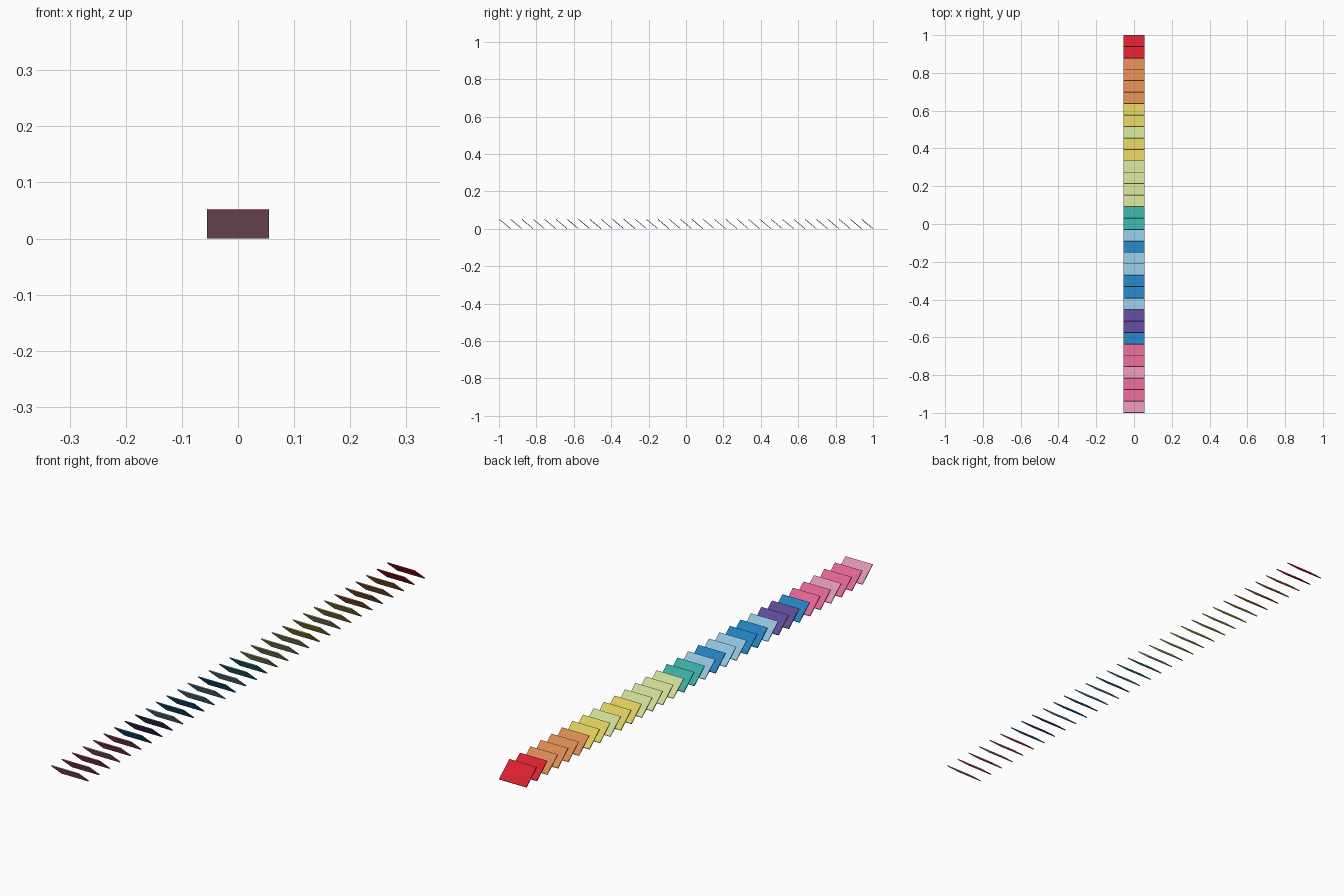
import bpy, math

if "Cube" in bpy.data.objects:
    bpy.data.objects.remove(bpy.data.objects["Cube"])

# Colours, given as sRGB and converted to linear
PALETTE = {
    "red": (214, 34, 46), "orange": (217, 138, 82), "yellow": (219, 203, 94),
    "pale_green": (204, 218, 147), "teal": (56, 173, 163), "sky_blue": (143, 194, 220),
    "blue": (36, 127, 188), "purple": (92, 74, 150), "pink": (222, 100, 146),
    "pale_pink": (222, 147, 176),
}

def linear(c):
    c /= 255
    return c / 12.92 if c <= 0.04045 else ((c + 0.055) / 1.055) ** 2.4

mats = {}
for name, rgb in PALETTE.items():
    mats[name] = bpy.data.materials.new(name)
    mats[name].diffuse_color = (*[linear(c) for c in rgb], 1)

# Runs of equal colour from the back (+y) to the front (-y)
RUNS = [("red", 2), ("orange", 4), ("yellow", 2), ("pale_green", 1), ("yellow", 2),
        ("pale_green", 4), ("teal", 2), ("sky_blue", 1), ("blue", 1), ("sky_blue", 2),
        ("blue", 2), ("sky_blue", 1), ("purple", 2), ("blue", 1), ("pink", 2),
        ("pale_pink", 1), ("pink", 2), ("pale_pink", 1)]
order = [name for name, n in RUNS for _ in range(n)]

# Leaning card dimensions
WIDTH, LENGTH, THICK, TILT = 0.11, 0.0782, 0.0035, math.radians(40)
span = LENGTH * math.cos(TILT) + THICK * math.sin(TILT)
height = LENGTH * math.sin(TILT) + THICK * math.cos(TILT)
pitch = (2 - span) / (len(order) - 1)

# Row of tilted cards, raised edge towards the front
for i, colour in enumerate(order):
    y = 1 - span / 2 - i * pitch
    bpy.ops.mesh.primitive_cube_add(size=1, location=(0, y, height / 2), rotation=(-TILT, 0, 0))
    card = bpy.context.object
    card.name = f"card_{i + 1:02d}"
    card.scale = (WIDTH, LENGTH, THICK)
    card.data.materials.append(mats[colour])

for m in bpy.data.materials:
    if m.users and not m.is_grease_pencil:
        m.use_nodes = True
        m.node_tree.nodes["Principled BSDF"].inputs["Base Color"].default_value = m.diffuse_color
